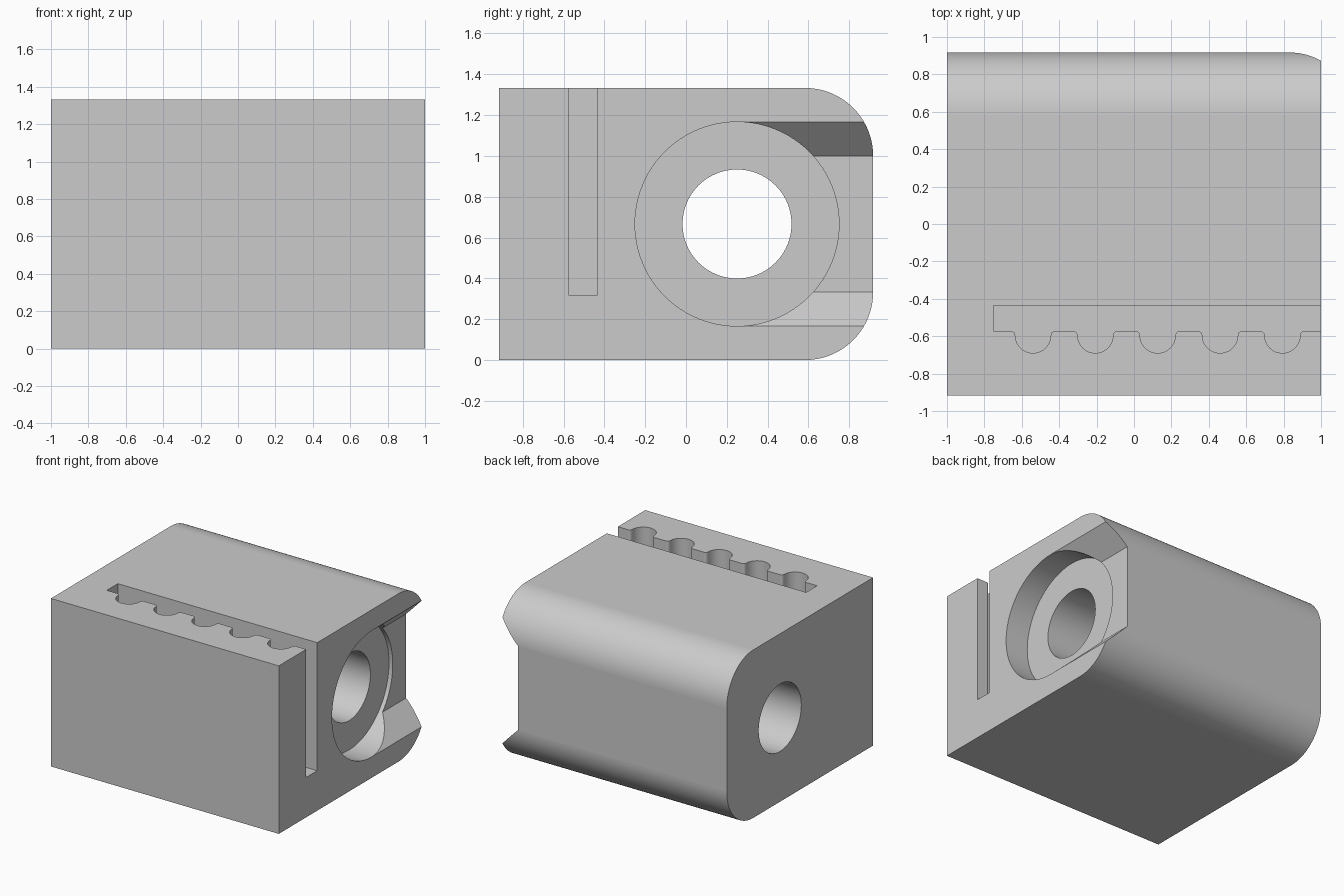
import bpy, bmesh, math
from mathutils import Vector

default = bpy.data.objects.get("Cube")
if default:
    bpy.data.objects.remove(default)

grey = bpy.data.materials.new("light grey")
grey.use_nodes = True
colour = (0.6, 0.6, 0.6, 1)
grey.diffuse_color = colour
grey.node_tree.nodes["Principled BSDF"].inputs["Base Color"].default_value = colour


def arc(u, v, radius, start, end, steps):
    """Points along an arc, angles in degrees."""
    angles = [math.radians(start + (end - start) * i / steps) for i in range(steps + 1)]
    return [(u + radius * math.cos(a), v + radius * math.sin(a)) for a in angles]


def prism(name, outline, axis, low, high):
    """Extrude an outline along one axis; the outline uses the other two in order."""
    def place(p):
        co = list(p)
        co.insert(axis, low)
        return co
    bm = bmesh.new()
    face = bm.faces.new([bm.verts.new(place(p)) for p in outline])
    side = bmesh.ops.extrude_face_region(bm, geom=[face])["geom"]
    offset = Vector((0, 0, 0))
    offset[axis] = high - low
    bmesh.ops.translate(bm, vec=offset,
                        verts=[v for v in side if isinstance(v, bmesh.types.BMVert)])
    bmesh.ops.recalc_face_normals(bm, faces=bm.faces)
    mesh = bpy.data.meshes.new(name)
    bm.to_mesh(mesh)
    bm.free()
    mesh.materials.append(grey)
    obj = bpy.data.objects.new(name, mesh)
    bpy.context.scene.collection.objects.link(obj)
    return obj


X, Y = 0, 1
DEPTH, HEIGHT, FILLET = 0.917, 1.333, 0.333
HUB_Y, HUB_Z = 0.25, HEIGHT / 2

# Block with both back edges rounded
block = prism("block", [(-DEPTH, 0)]
              + arc(DEPTH - FILLET, FILLET, FILLET, -90, 0, 24)
              + arc(DEPTH - FILLET, HEIGHT - FILLET, FILLET, 0, 90, 24)
              + [(-DEPTH, HEIGHT)], X, -1, 1)

# Through bore and the round recess around it
bore = prism("bore_cutter", arc(HUB_Y, HUB_Z, 0.267, 0, 360, 96)[:-1], X, -1.2, 1.2)
recess = prism("recess_cutter", arc(HUB_Y, HUB_Z, 0.5, 0, 360, 96)[:-1], X, 0.8, 1.2)

# Channel with sloped walls, running from the recess out of the back
inner, flare = 0.3335, 0.267
channel = prism("channel_cutter", [
    (0.833, HUB_Z - inner), (0.833 + flare, HUB_Z - inner - flare),
    (0.833 + flare, HUB_Z + inner + flare), (0.833, HUB_Z + inner)], Y, HUB_Y, 1.2)

# Key slot with a row of rounded notches along its front wall
wall, lip, notch = -0.573, 0.022, 0.095
outline = [(1.2, -0.435), (-0.75, -0.435), (-0.75, wall)]
for i in range(5):
    cx = -0.54 + i / 3
    outline += arc(cx - notch - lip, wall - lip, lip, 90, 0, 6)
    outline += arc(cx, wall - lip, notch, 180, 360, 24)[1:-1]
    outline += arc(cx + notch + lip, wall - lip, lip, 180, 90, 6)
outline.append((1.2, wall))
slot = prism("slot_cutter", outline, 2, 0.317, HEIGHT + 0.2)

# Cut everything out of the block
cutters = [bore, recess, channel, slot]
for cutter in cutters:
    cutter.hide_render = True
    mod = block.modifiers.new(cutter.name, "BOOLEAN")
    mod.operation = "DIFFERENCE"
    mod.solver = "EXACT"
    mod.object = cutter
bpy.context.view_layer.update()
result = bpy.data.meshes.new_from_object(
    block.evaluated_get(bpy.context.evaluated_depsgraph_get()))
block.modifiers.clear()
block.data = result
for cutter in cutters:
    bpy.data.objects.remove(cutter)

# Smooth the curved walls, keep the flat faces flat
for obj in bpy.context.selected_objects:
    obj.select_set(False)
block.select_set(True)
bpy.context.view_layer.objects.active = block
bpy.ops.object.shade_smooth_by_angle(angle=math.radians(30))
for poly in block.data.polygons:
    if max(abs(c) for c in poly.normal) > 0.9999:
        poly.use_smooth = False
